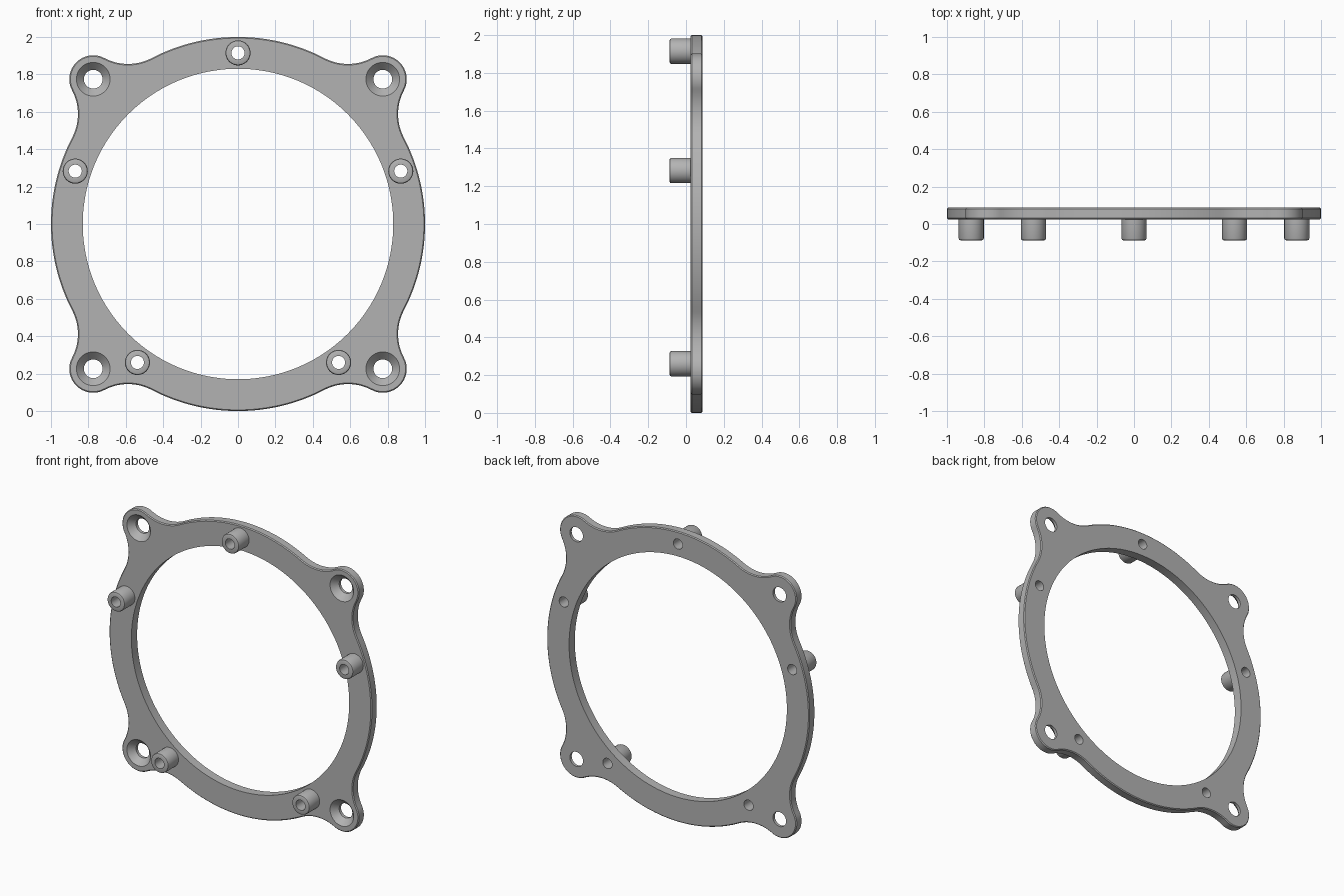
import bpy, bmesh
from math import sin, cos, pi, acos, atan2, radians, hypot

cube = bpy.data.objects.get("Cube")
if cube:
    bpy.data.objects.remove(cube, do_unlink=True)

RING, BORE, EAR, FILLET = 1.0, 0.83, 0.128, 0.27   # main radii
EAR_DIST = hypot(0.774, 0.774)                      # ear centre from ring centre
BOSS_DIST = 0.915
FRONT, BACK, TIP = 0.025, 0.0875, -0.0875           # depths along y
SOFT = 0.006                                        # edge softening

grey = bpy.data.materials.new("Plain grey")
grey.use_nodes = True
colour = (0.45, 0.45, 0.45, 1)
grey.diffuse_color = colour
grey.node_tree.nodes["Principled BSDF"].inputs["Base Color"].default_value = colour


def arc(cx, cy, r, start, end, n):
    """n points along an arc, leaving out the end point."""
    steps = [start + (end - start) * i / n for i in range(n)]
    return [(cx + r * cos(t), cy + r * sin(t)) for t in steps]


def circle(cx, cy, r, n=48):
    return arc(cx, cy, r, 0, 2 * pi, n)


def outline(inset=0):
    """Ring with four ears, blended by tangent fillet arcs."""
    big, ear, fil = RING - inset, EAR - inset, FILLET + inset
    reach = RING + FILLET
    a = acos((reach**2 + EAR_DIST**2 - (EAR + FILLET)**2) / (2 * reach * EAR_DIST))
    fx, fy = reach * cos(a), reach * sin(a)
    e = atan2(fy, EAR_DIST - fx)
    local = (arc(0, 0, big, -pi / 4, -a, 16)
             + arc(fx, -fy, fil, pi - a, e, 14)
             + arc(EAR_DIST, 0, ear, e - pi, pi - e, 28)
             + arc(fx, fy, fil, -e, a - pi, 14)
             + arc(0, 0, big, a, pi / 4, 16))
    pts = []
    for k in range(4):
        c, s = cos(pi / 4 + k * pi / 2), sin(pi / 4 + k * pi / 2)
        pts += [(x * c - y * s, x * s + y * c) for x, y in local]
    return pts


def add_wall(bm, sections):
    """Skin a stack of (points, depth) loops; return the loops' vertices."""
    loops = [[bm.verts.new((x, y, z + 1)) for x, z in pts] for pts, y in sections]
    for lo, hi in zip(loops, loops[1:]):
        n = len(lo)
        for i in range(n):
            j = (i + 1) % n
            bm.faces.new((lo[i], lo[j], hi[j], hi[i]))
    return loops


def loop_edges(bm, loop):
    return [bm.edges.get((loop[i - 1], loop[i])) for i in range(len(loop))]


def finish(bm, name):
    bmesh.ops.recalc_face_normals(bm, faces=bm.faces)
    mesh = bpy.data.meshes.new(name)
    bm.to_mesh(mesh)
    bm.free()
    mesh.materials.append(grey)
    obj = bpy.data.objects.new(name, mesh)
    bpy.context.collection.objects.link(obj)
    bpy.ops.object.select_all(action='DESELECT')
    obj.select_set(True)
    bpy.context.view_layer.objects.active = obj
    bpy.ops.object.shade_smooth_by_angle(angle=radians(30))


ears = [(sx * 0.774, sz * 0.774) for sx in (-1, 1) for sz in (-1, 1)]
bosses = [(BOSS_DIST * cos(t), BOSS_DIST * sin(t))
          for t in (pi / 2 + k * 2 * pi / 5 for k in range(5))]

# Mounting plate: outer wall, bore, countersunk ear holes and boss holes
bm = bmesh.new()
walls = [
    [(outline(SOFT), FRONT), (outline(), FRONT + SOFT),
     (outline(), BACK - SOFT), (outline(SOFT), BACK)],
    [(circle(0, 0, BORE, 160), FRONT), (circle(0, 0, BORE, 160), BACK)],
]
for x, z in ears:
    walls.append([(circle(x, z, 0.09), FRONT), (circle(x, z, 0.05), FRONT + 0.042),
                  (circle(x, z, 0.05), BACK)])
for x, z in bosses:
    walls.append([(circle(x, z, 0.035), FRONT), (circle(x, z, 0.035), BACK)])

front_rims, back_rims = [], []
for sections in walls:
    loops = add_wall(bm, sections)
    front_rims += loop_edges(bm, loops[0])
    back_rims += loop_edges(bm, loops[-1])
for rims, side in ((front_rims, -1), (back_rims, 1)):
    bmesh.ops.triangle_fill(bm, edges=rims, use_beauty=True, normal=(0, side, 0))
finish(bm, "mounting_plate")

# Hollow standoff bosses on the front face
for i, (x, z) in enumerate(bosses):
    bm = bmesh.new()
    profile = [(0.067, FRONT), (0.067, TIP + 0.01), (0.064, TIP + 0.003),
               (0.057, TIP), (0.035, TIP), (0.035, FRONT)]
    add_wall(bm, [(circle(x, z, r), y) for r, y in profile])
    finish(bm, f"standoff_boss_{i + 1}")
